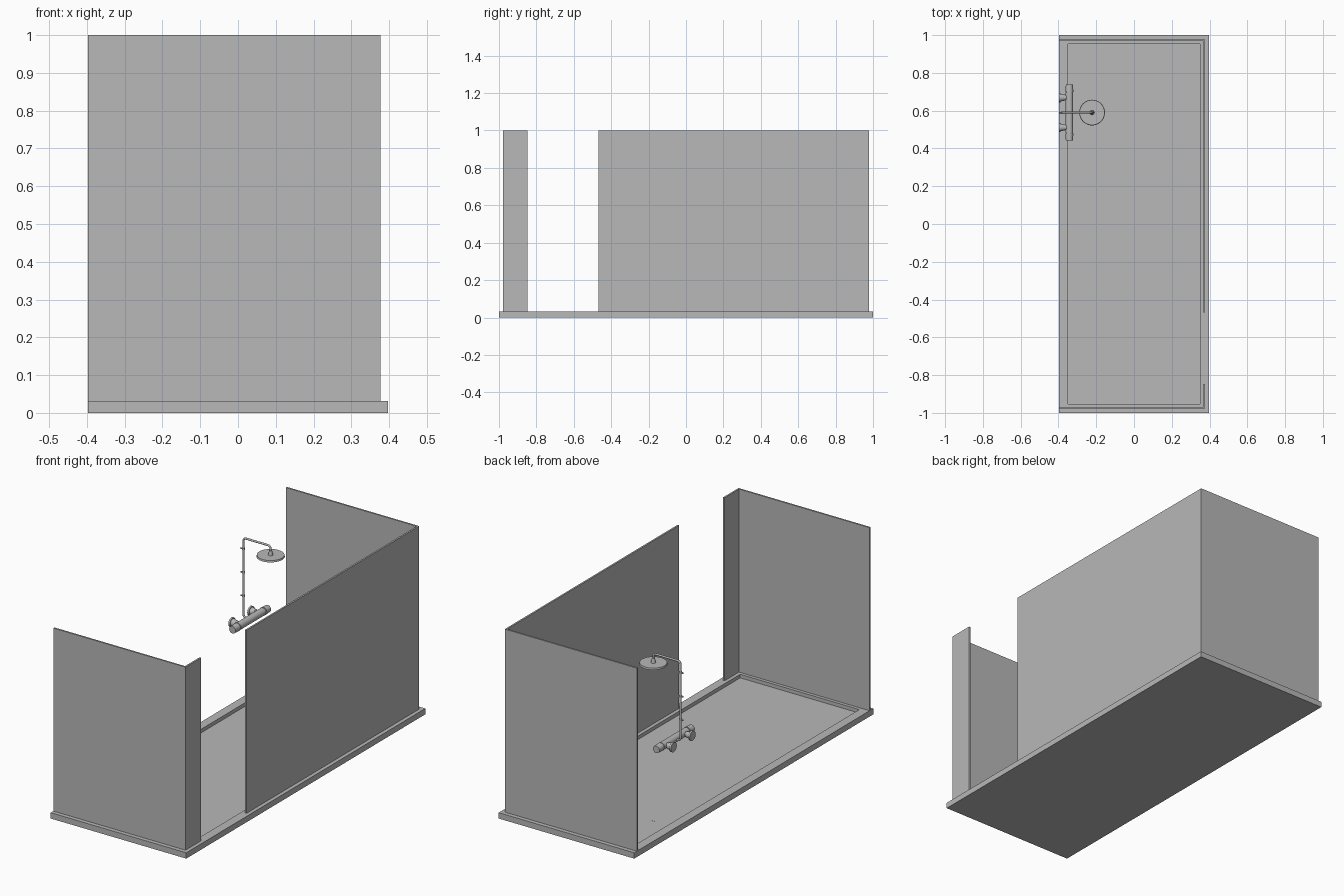
import bpy, bmesh, math
from mathutils import Vector

cube = bpy.data.objects.get("Cube")
if cube:
    bpy.data.objects.remove(cube, do_unlink=True)

grey = bpy.data.materials.new("plain_grey")
grey.use_nodes = True
colour = (0.48, 0.48, 0.48, 1)
grey.diffuse_color = colour
grey.node_tree.nodes["Principled BSDF"].inputs["Base Color"].default_value = colour


def add_object(name, bm, smooth=False):
    mesh = bpy.data.meshes.new(name)
    bm.normal_update()
    bm.to_mesh(mesh)
    bm.free()
    mesh.materials.append(grey)
    obj = bpy.data.objects.new(name, mesh)
    bpy.context.collection.objects.link(obj)
    if smooth:
        bpy.ops.object.select_all(action="DESELECT")
        obj.select_set(True)
        bpy.context.view_layer.objects.active = obj
        bpy.ops.object.shade_smooth_by_angle(angle=math.radians(35))
    return obj


def box_mesh(low, high):
    low, high = Vector(low), Vector(high)
    bm = bmesh.new()
    bmesh.ops.create_cube(bm, size=1)
    for v in bm.verts:
        v.co = v.co * (high - low) + (low + high) / 2
    return bm


def cylinder(name, start, end, r1, r2=None, sides=32):
    start, end = Vector(start), Vector(end)
    axis = end - start
    bm = bmesh.new()
    bmesh.ops.create_cone(bm, cap_ends=True, segments=sides, radius1=r1,
                          radius2=r1 if r2 is None else r2, depth=axis.length)
    turn = Vector((0, 0, 1)).rotation_difference(axis).to_matrix()
    for v in bm.verts:
        v.co = turn @ v.co + (start + end) / 2
    return add_object(name, bm, True)


def rounded_path(points, radius, steps=6):
    # Replace every inner corner with a small quadratic bend
    pts = [Vector(p) for p in points]
    path = [pts[0]]
    for a, b, c in zip(pts, pts[1:], pts[2:]):
        p = b + (a - b).normalized() * radius
        q = b + (c - b).normalized() * radius
        for i in range(steps + 1):
            t = i / steps
            path.append(p * (1 - t) ** 2 + b * 2 * t * (1 - t) + q * t * t)
    return path + [pts[-1]]


def pipe(name, points, radius, bend):
    path = rounded_path(points, bend)
    bm = bmesh.new()
    rings = []
    side = Vector((0, 1, 0))
    for i, p in enumerate(path):
        tangent = (path[min(i + 1, len(path) - 1)] - path[max(i - 1, 0)]).normalized()
        other = tangent.cross(side)
        rings.append([bm.verts.new(p + radius * (side * math.cos(a) + other * math.sin(a)))
                      for a in (math.tau * k / 16 for k in range(16))])
    for a, b in zip(rings, rings[1:]):
        for k in range(16):
            n = (k + 1) % 16
            bm.faces.new((a[k], a[n], b[n], b[k]))
    bm.faces.new(rings[0])
    bm.faces.new(rings[-1])
    bmesh.ops.recalc_face_normals(bm, faces=bm.faces)
    return add_object(name, bm, True)


# Shower tray with a sunken floor
W, RIM, FLOOR = 0.397, 0.031, 0.012
bm = box_mesh((-W, -1, 0), (W, 1, RIM))
bm.normal_update()
top = [f for f in bm.faces if f.normal.z > 0.9]
bmesh.ops.inset_region(bm, faces=top, thickness=0.048, use_even_offset=True)
bm.normal_update()
lip = bmesh.ops.extrude_face_region(bm, geom=top)
bmesh.ops.translate(bm, verts=[v for v in lip["geom"] if isinstance(v, bmesh.types.BMVert)],
                    vec=(0, 0, FLOOR - RIM))
bmesh.ops.delete(bm, geom=[f for f in top if f.is_valid], context="FACES_ONLY")
bmesh.ops.recalc_face_normals(bm, faces=bm.faces)
add_object("shower_tray", bm)

# Drain
cylinder("drain", (-0.24, 0.61, FLOOR - 0.002), (-0.24, 0.61, FLOOR + 0.001), 0.011)

# Wall panels
GLASS = 0.377
panels = {
    "front_panel": ((-W, -0.978, RIM), (GLASS, -0.969, 1)),
    "back_panel": ((-W, 0.969, RIM), (GLASS, 0.978, 1)),
    "side_panel_long": ((GLASS - 0.009, -0.468, RIM), (GLASS, 0.969, 1)),
    "side_panel_short": ((GLASS - 0.009, -0.969, RIM), (GLASS, -0.848, 1)),
}
for name, (low, high) in panels.items():
    add_object(name, box_mesh(low, high))

# Mixer bar with end knobs and wall fittings
Y, BX, BZ, PX = 0.59, -0.342, 0.463, -0.381
cylinder("mixer_bar", (BX, Y - 0.105, BZ), (BX, Y + 0.105, BZ), 0.020)
for s, label in ((-1, "front"), (1, "back")):
    def at(x, off):
        return (x, Y + s * off, BZ)
    cylinder("knob_neck_" + label, at(BX, 0.1), at(BX, 0.112), 0.016)
    cylinder("knob_" + label, at(BX, 0.11), at(BX, 0.148), 0.021, 0.019)
    cylinder("wall_flange_" + label, at(-W, 0.079), at(-0.388, 0.079), 0.025)
    cylinder("flange_cone_" + label, at(-0.388, 0.079), at(-0.365, 0.079), 0.02, 0.015)
    cylinder("wall_inlet_" + label, at(-0.37, 0.079), at(BX, 0.079), 0.013)

# Riser pipe, overhead arm and pipe clips
HX, ARM = -0.222, 0.883
pipe("riser_pipe", [(BX, Y, BZ), (PX, Y, BZ), (PX, Y, ARM), (HX, Y, ARM), (HX, Y, 0.85)],
     0.0052, 0.018)
for i, z in enumerate((0.576, 0.7, 0.825)):
    cylinder(f"pipe_clip_{i + 1}", (-W, Y, z), (PX + 0.004, Y, z), 0.004, sides=16)
    cylinder(f"clip_collar_{i + 1}", (PX, Y, z - 0.005), (PX, Y, z + 0.005), 0.007, sides=16)

# Round shower head
cylinder("head_joint", (HX, Y, 0.836), (HX, Y, 0.86), 0.012, 0.007)
cylinder("shower_head", (HX, Y, 0.827), (HX, Y, 0.836), 0.068, 0.066, sides=48)
